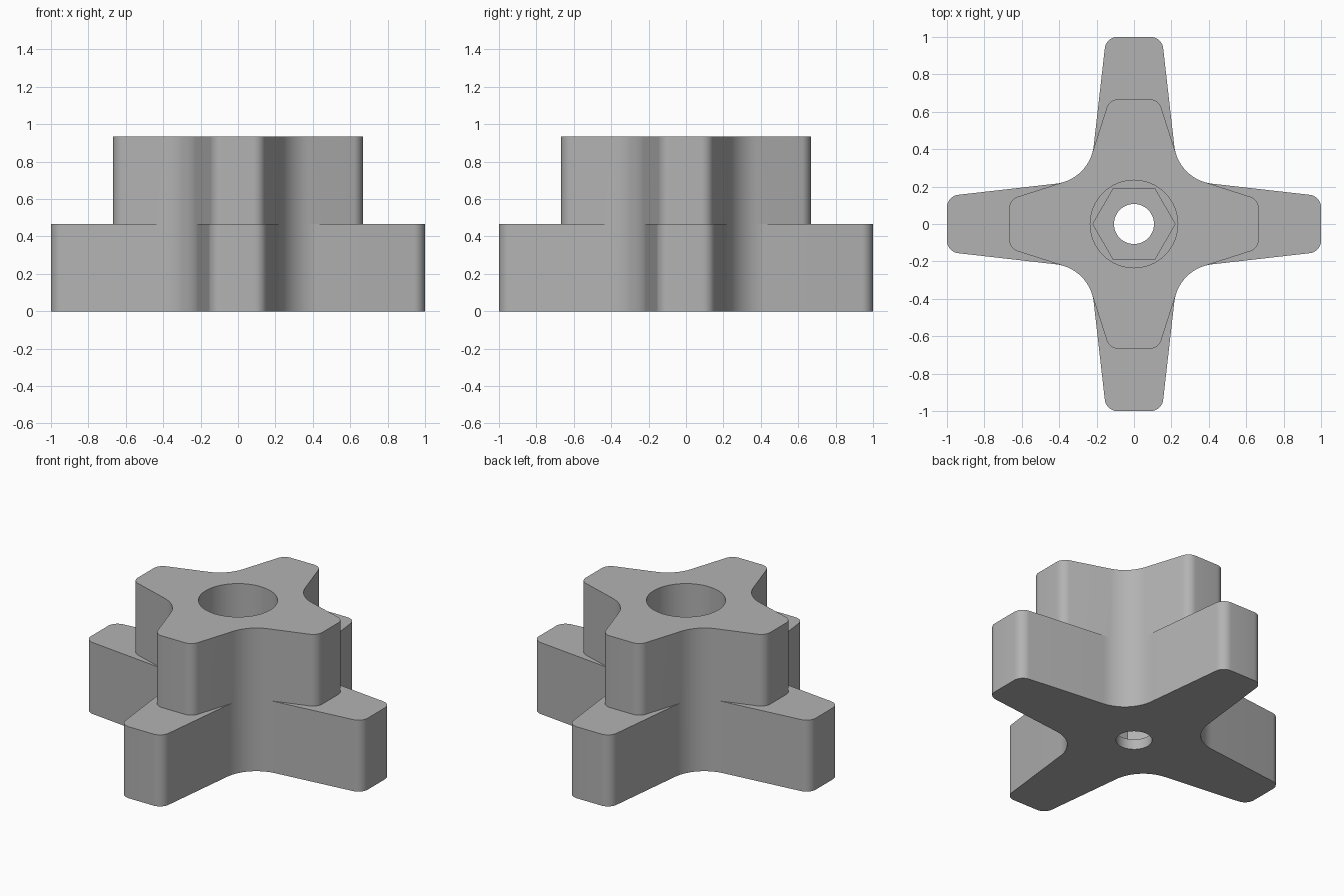
import bpy, bmesh
from math import sin, cos, tan, pi, radians
from mathutils import Vector, Matrix

if "Cube" in bpy.data.objects:
    bpy.data.objects.remove(bpy.data.objects["Cube"], do_unlink=True)

MID, TOP = 0.467, 0.935          # ledge height, full height
ARC_C, ARC_R = 0.444, 0.23       # concave fillet between neighbouring arms
UPPER_TAPER, LOWER_TAPER = radians(17.7), radians(6.5)
CORNER_R = 0.067

grey = bpy.data.materials.new("grey plastic")
grey.use_nodes = True
colour = (0.45, 0.45, 0.45, 1)
grey.diffuse_color = colour
grey.node_tree.nodes["Principled BSDF"].inputs["Base Color"].default_value = colour


def arc_point(a):
    return Vector((ARC_C - ARC_R * sin(a), ARC_C - ARC_R * cos(a)))


def star_outline(reach, taper):
    """Four tapered arms with rounded tips, joined by concave arcs."""
    # Rounded corner at the arm tip
    start = arc_point(taper)
    tip_y = start.y - (reach - start.x) * tan(taper)
    back = CORNER_R * tan((pi / 2 - taper) / 2)
    centre = Vector((reach - CORNER_R, tip_y - back))
    steps = 8
    corner = [centre + CORNER_R * Vector((cos(t), sin(t)))
              for t in ((pi / 2 - taper) * i / steps for i in range(steps + 1))]
    # Concave arc; both tiers share its middle points
    span = pi / 2 - 2 * UPPER_TAPER
    angles = [UPPER_TAPER + span * i / 16 for i in range(17)]
    if taper < UPPER_TAPER:
        extra = [taper + (UPPER_TAPER - taper) * i / 3 for i in range(3)]
        angles = extra + angles + [pi / 2 - a for a in reversed(extra)]
    quarter = corner + [arc_point(a) for a in angles]
    quarter += [Vector((p.y, p.x)) for p in reversed(corner)]
    return [Matrix.Rotation(k * pi / 2, 2) @ p for k in range(4) for p in quarter]


def circle(radius, sides):
    return [Vector((radius * cos(2 * pi * i / sides), radius * sin(2 * pi * i / sides)))
            for i in range(sides)]


def prism(name, outline, z0, z1):
    bm = bmesh.new()
    low = [bm.verts.new((p.x, p.y, z0)) for p in outline]
    high = [bm.verts.new((p.x, p.y, z1)) for p in outline]
    bm.faces.new(reversed(low))
    bm.faces.new(high)
    n = len(outline)
    for i in range(n):
        j = (i + 1) % n
        bm.faces.new((low[i], low[j], high[j], high[i]))
    mesh = bpy.data.meshes.new(name)
    bm.to_mesh(mesh)
    bm.free()
    mesh.materials.append(grey)
    obj = bpy.data.objects.new(name, mesh)
    bpy.context.collection.objects.link(obj)
    return obj


def combine(target, tool, operation):
    mod = target.modifiers.new(tool.name, "BOOLEAN")
    mod.operation, mod.solver, mod.object = operation, "EXACT", tool
    bpy.context.view_layer.objects.active = target
    bpy.ops.object.modifier_apply(modifier=mod.name)
    bpy.data.objects.remove(tool, do_unlink=True)


# Two stacked star tiers
knob = prism("star_knob", star_outline(1.0, LOWER_TAPER), 0, MID)
combine(knob, prism("upper_star", star_outline(0.667, UPPER_TAPER), MID, TOP), "UNION")

# Round bore over a hexagonal nut pocket over a bolt hole
combine(knob, prism("bore_cutter", circle(0.234, 64), 0.267, TOP + 0.1), "DIFFERENCE")
combine(knob, prism("nut_pocket_cutter", circle(0.22, 6), 0.067, 0.4), "DIFFERENCE")
combine(knob, prism("bolt_hole_cutter", circle(0.107, 48), -0.1, 0.2), "DIFFERENCE")

bpy.ops.object.select_all(action="DESELECT")
knob.select_set(True)
bpy.context.view_layer.objects.active = knob
bpy.ops.object.shade_smooth_by_angle(angle=radians(30))
